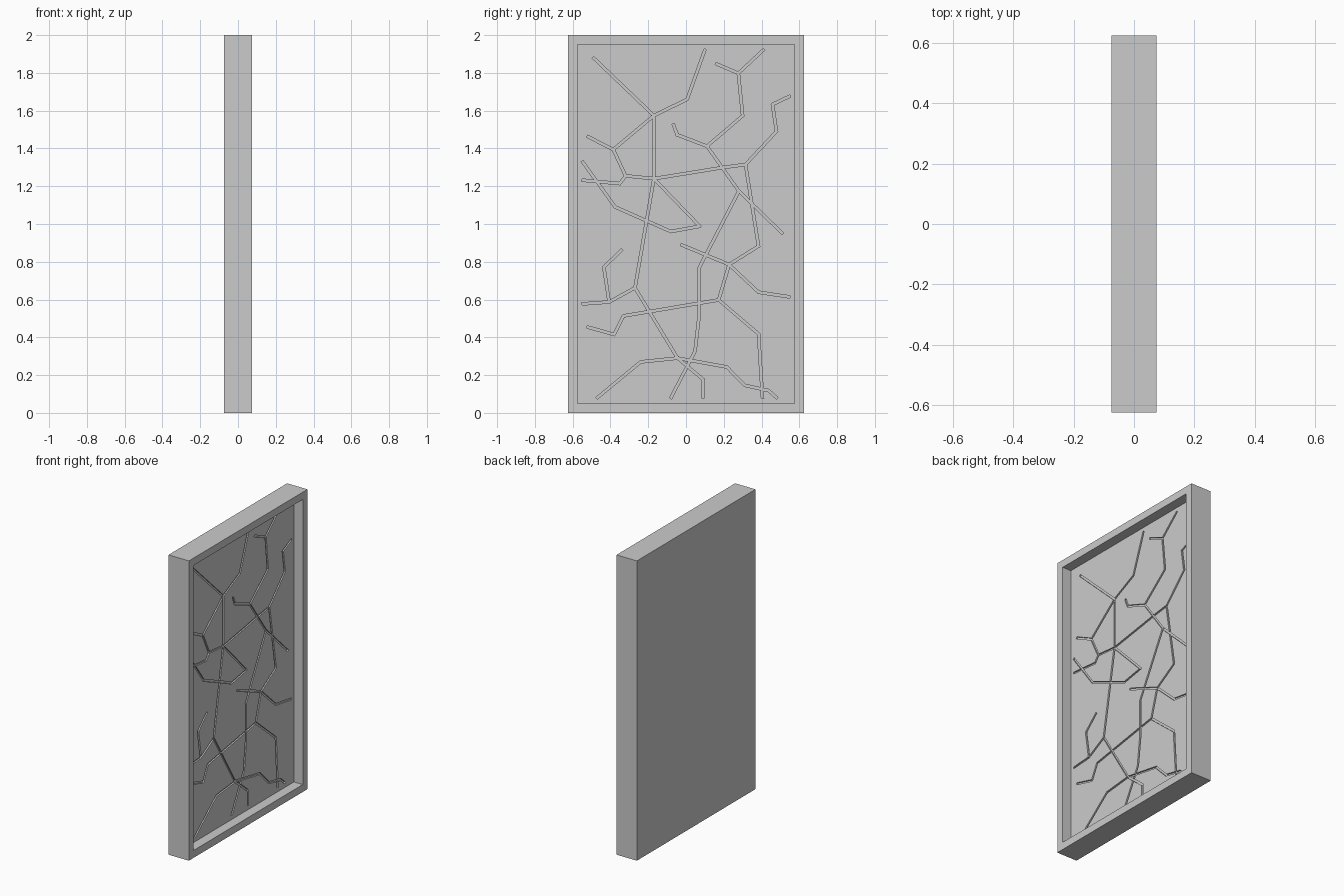
import bpy, bmesh
from mathutils import Vector, Matrix

if "Cube" in bpy.data.objects:
    bpy.data.objects.remove(bpy.data.objects["Cube"])

D, W, H = 0.15, 1.25, 2.0
RIM, RECESS = 0.07, 0.065
FACE = D / 2 - RECESS          # x of the recessed panel


def new_object(name, bm):
    bmesh.ops.recalc_face_normals(bm, faces=bm.faces[:])
    mesh = bpy.data.meshes.new(name)
    bm.to_mesh(mesh)
    bm.free()
    obj = bpy.data.objects.new(name, mesh)
    bpy.context.collection.objects.link(obj)
    return obj


# Slab with a raised rim around a recessed panel on the +x side
bm = bmesh.new()
bmesh.ops.create_cube(bm, size=1, matrix=Matrix.Translation((0, 0, H / 2)) @ Matrix.Diagonal((D, W, H, 1)))
side = max(bm.faces, key=lambda f: f.calc_center_median().x)
bmesh.ops.inset_region(bm, faces=[side], thickness=RIM)
ring = bmesh.ops.extrude_discrete_faces(bm, faces=[side])["faces"]
bmesh.ops.translate(bm, verts=ring[0].verts[:], vec=(-RECESS, 0, 0))
panel = new_object("cracked_panel", bm)

# Crack junctions (y, z)
N1, N2, N3, N4 = (-.17, 1.574), (-.17, 1.24), (.315, 1.315), (.28, 1.174)
N5, N6, N7, N8 = (.228, .785), (.173, .598), (-.045, .29), (-.27, .662)
A, B, C = (.277, 1.798), (.111, 1.412), (.07, .52)
E, F, G = (-.385, 1.394), (-.32, 1.255), (-.407, .587)

# Crack paths across the panel
cracks = [
    [(.10, 1.922), (.006, 1.66), N1, (-.49, 1.88)],
    [(.41, 1.922), A, (.16, 1.848)],
    [A, (.30, 1.573), B, (-.046, 1.472), (-.067, 1.527)],
    [B, N4, (.51, .951)],
    [(.548, 1.676), (.458, 1.633), (.479, 1.49), N3, (.384, .883), N5, (-.025, .89)],
    [N5, (.384, .639), (.548, .614)],
    [N3, (.195, 1.299), N2, N1, E, (-.52, 1.463)],
    [E, F, N2, (.073, .988), (-.08, .96), (-.375, 1.09), (-.548, 1.33)],
    [F, (-.351, 1.214), (-.548, 1.232)],
    [N4, (.069, .767), C, (.048, .327), (-.08, .08)],
    [N5, N6, (.384, .418), (.405, .08)],
    [N6, (-.332, .513), (-.38, .415), (-.52, .454)],
    [N2, N8, G, (-.548, .577)],
    [G, (-.435, .772), (-.341, .862)],
    [N8, N7, (-.24, .27), (-.47, .08)],
    [N7, (.09, .178), (.09, .08)],
    [N7, (.216, .243), (.311, .146), (.437, .118), (.48, .08)],
]

# Narrow bars along every crack, slightly varied in depth
bm = bmesh.new()
count = 0
for path in cracks:
    for p, q in zip(path, path[1:]):
        a, b = Vector((0, *p)), Vector((0, *q))
        along = (b - a).normalized()
        across = Vector((1, 0, 0)).cross(along)
        depth = 0.010 + 0.00005 * count
        count += 1
        rot = Matrix((Vector((1, 0, 0)), across, along)).transposed().to_4x4()
        mid = (a + b) / 2
        mid.x = FACE + 0.002
        size = Matrix.Diagonal((2 * depth, 0.013, (b - a).length + 0.008, 1))
        bmesh.ops.create_cube(bm, size=1, matrix=Matrix.Translation(mid) @ rot @ size)
cutter = new_object("crack_cutter", bm)
cutter.hide_render = True

# Carve the cracks into the panel
mod = panel.modifiers.new("cracks", "BOOLEAN")
mod.operation = "DIFFERENCE"
mod.solver = "EXACT"
mod.use_self = True
mod.object = cutter
bpy.context.view_layer.objects.active = panel
bpy.ops.object.modifier_apply(modifier=mod.name)
bpy.data.objects.remove(cutter)
